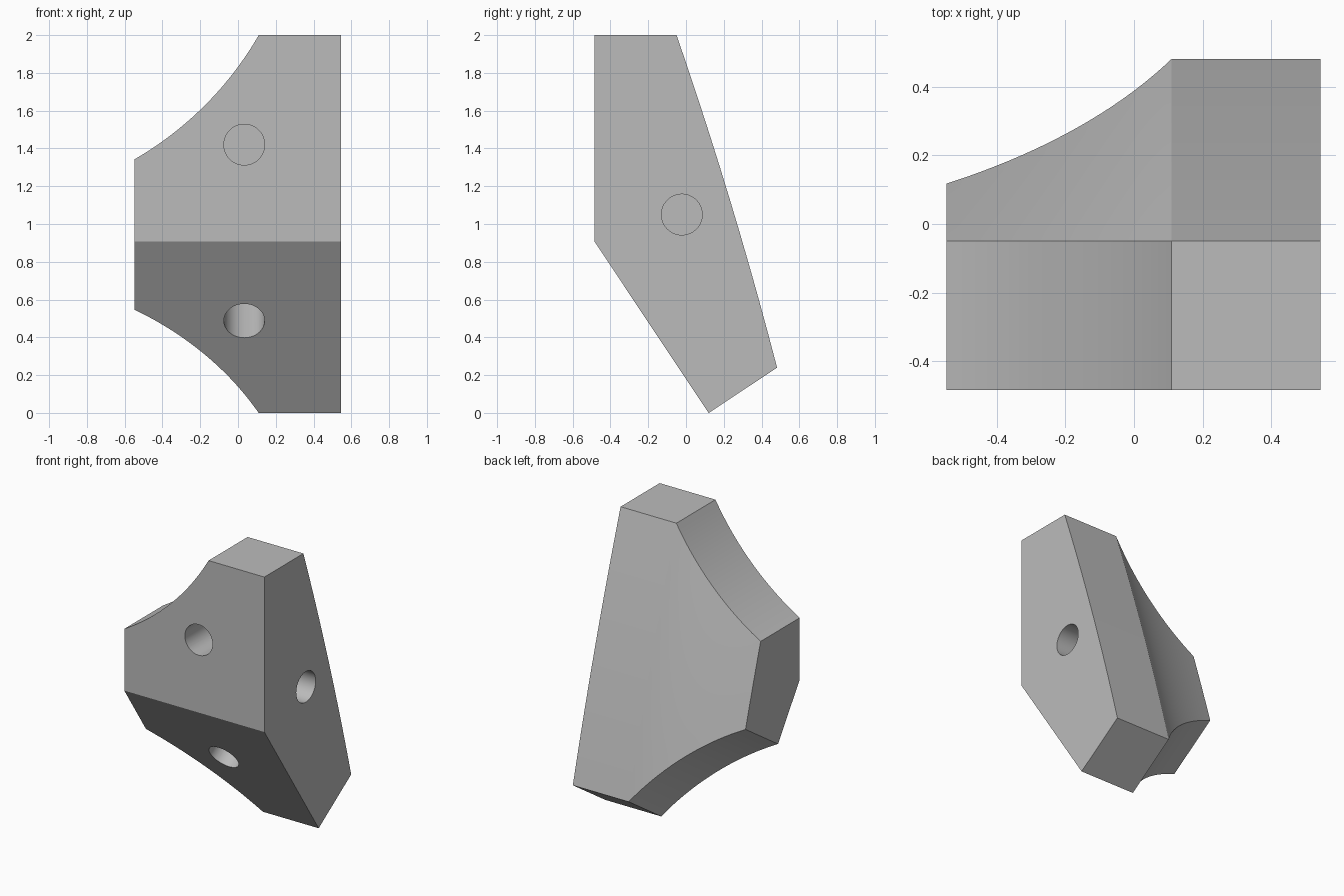
import bpy, bmesh, math
from mathutils import Vector

if "Cube" in bpy.data.objects:
    bpy.data.objects.remove(bpy.data.objects["Cube"], do_unlink=True)

SIDE = 0.545              # flat side plane
WIDE, LONG = 0.435, 1.092  # arm width and arm length
CORNER = Vector((SIDE, -0.485, 0.908))
X = Vector((1, 0, 0))
UP, BACK = Vector((0, 0, 1)), Vector((0, 1, 0))
SLOPE = Vector((0, 0.554, -0.8325))   # direction of the lower arm
INWARD = Vector((0, 0.8325, 0.554))   # normal of the sloping face
BULGE = 0.018
ARC_STEPS, BACK_STEPS = 24, 10

grey = bpy.data.materials.new("plain grey")
grey.use_nodes = True
colour = (0.5, 0.5, 0.5, 1)
grey.diffuse_color = colour
grey.node_tree.nodes["Principled BSDF"].inputs["Base Color"].default_value = colour


def stations():
    """Distance from the side plane and reach of both arms there."""
    yield 0, LONG
    mid, half = (WIDE + LONG) / 2, (LONG - WIDE) / math.sqrt(2)
    radius = half / math.sin(math.radians(15))
    centre = mid + radius * math.cos(math.radians(15)) / math.sqrt(2)
    for i in range(ARC_STEPS + 1):
        a = math.radians(210 + 30 * i / ARC_STEPS)
        yield centre + radius * math.cos(a), centre + radius * math.sin(a)


def section(across, reach):
    """Cross-section of the block at one station."""
    base = CORNER - X * across
    top, low = base + UP * reach, base + SLOPE * reach
    a, b = top + BACK * WIDE, low + INWARD * WIDE
    chord = b - a
    out = Vector((0, -chord.z, chord.y)).normalized()
    sag = BULGE * (chord.length / 1.83) ** 2
    curve = []
    for i in range(BACK_STEPS + 1):
        t = i / BACK_STEPS
        curve.append(a.lerp(b, t) + out * sag * 4 * t * (1 - t))
    return [base, top] + curve + [low]


# Block lofted from the side plane to the far end
bm = bmesh.new()
loops = [[bm.verts.new(p) for p in section(*s)] for s in stations()]
for one, two in zip(loops, loops[1:]):
    n = len(one)
    for i in range(n):
        j = (i + 1) % n
        bm.faces.new((one[i], one[j], two[j], two[i]))
bm.faces.new(loops[0])
bm.faces.new(loops[-1])
bmesh.ops.recalc_face_normals(bm, faces=bm.faces)
mesh = bpy.data.meshes.new("corner_bracket")
bm.to_mesh(mesh)
bm.free()
mesh.materials.append(grey)
bracket = bpy.data.objects.new("corner_bracket", mesh)
bpy.context.collection.objects.link(bracket)


# Blind round holes, one in each outer face
def drill(name, mouth, direction, depth=0.4, radius=0.108):
    bpy.ops.mesh.primitive_cylinder_add(
        vertices=48, radius=radius, depth=depth * 2, location=mouth,
        rotation=direction.to_track_quat("Z", "Y").to_euler())
    cutter = bpy.context.object
    cutter.name = name
    cutter.hide_render = True
    cutter.data.materials.append(grey)
    bpy.context.view_layer.objects.active = bracket
    cut = bracket.modifiers.new(name, "BOOLEAN")
    cut.operation, cut.solver, cut.object = "DIFFERENCE", "EXACT", cutter
    bpy.context.view_layer.update()
    bpy.ops.object.modifier_apply(modifier=cut.name)
    bpy.data.objects.remove(cutter, do_unlink=True)


centred = CORNER - X * 0.512
drill("front_hole", centred + UP * 0.512, BACK)
drill("sloping_hole", centred + SLOPE * 0.505, INWARD)
drill("side_hole", Vector((SIDE, -0.022, 1.05)), -X)

bpy.ops.object.select_all(action="DESELECT")
bracket.select_set(True)
bpy.context.view_layer.objects.active = bracket
bpy.ops.object.shade_smooth_by_angle(angle=math.radians(25))
